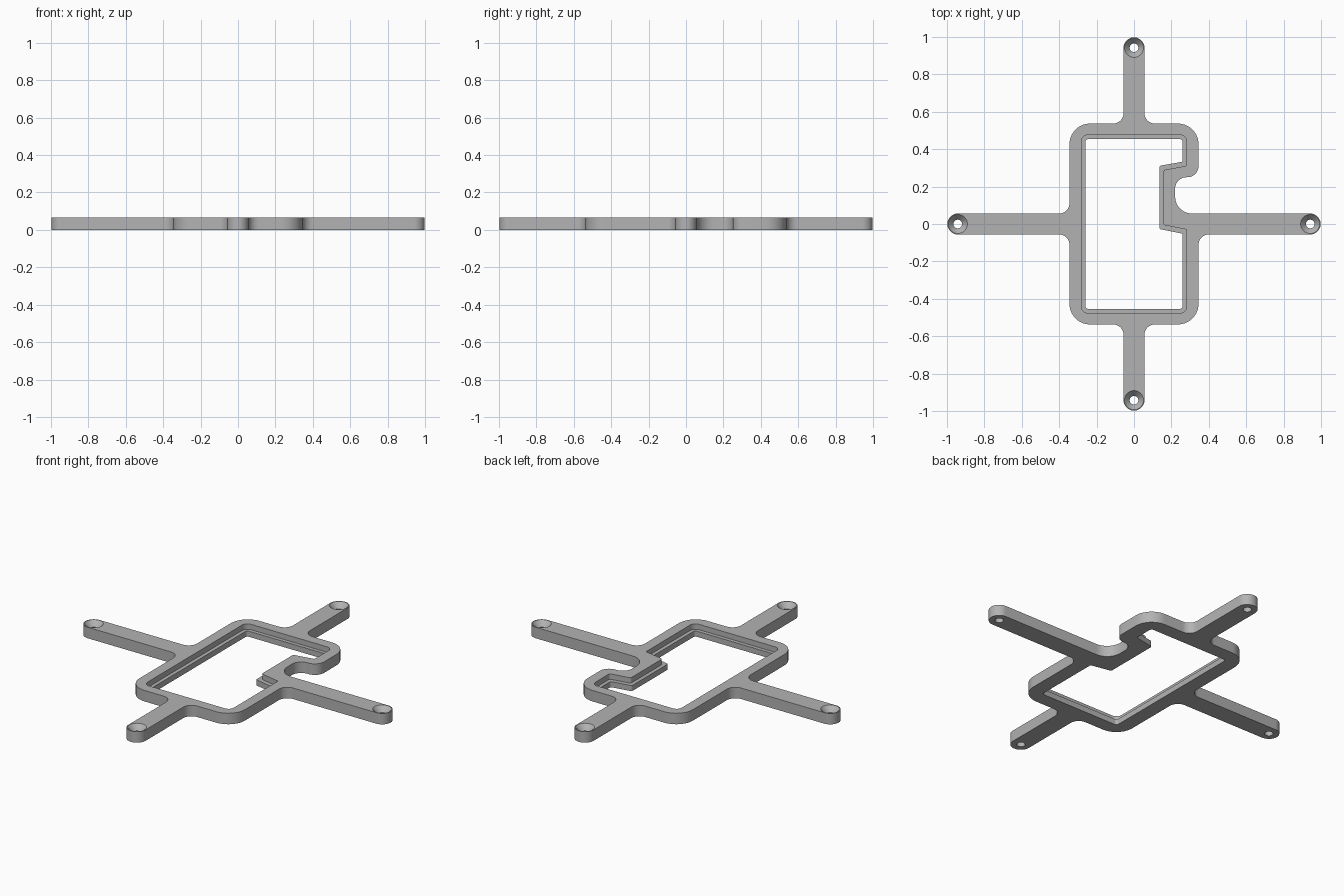
import bpy
import bmesh
import math
from mathutils import Vector

if "Cube" in bpy.data.objects:
    bpy.data.objects.remove(bpy.data.objects["Cube"])

THICK = 0.065      # plate thickness
LEDGE = 0.033      # height of the ledge inside the opening
ARM = 0.056        # half width of an arm
REACH = 0.998      # arm tip distance
FRAME_X, FRAME_Y = 0.345, 0.537

grey = bpy.data.materials.new("plain grey")
grey.use_nodes = True
grey.diffuse_color = (0.45, 0.45, 0.45, 1)
grey.node_tree.nodes["Principled BSDF"].inputs["Base Color"].default_value = grey.diffuse_color


def rounded(corners, steps=10):
    """Replace each (x, y, radius) corner with an arc."""
    path = []
    for i, (x, y, r) in enumerate(corners):
        p = Vector((x, y))
        a = (Vector(corners[i - 1][:2]) - p).normalized()
        b = (Vector(corners[(i + 1) % len(corners)][:2]) - p).normalized()
        half = a.angle(b) / 2
        axis = (a + b).normalized()
        centre = p + axis * (r / math.sin(half))
        sweep = math.pi / 2 - half
        side = Vector((-axis.y, axis.x))
        if side.dot(a) < 0:
            side.negate()
        for k in range(steps + 1):
            t = sweep * (1 - 2 * k / steps)
            path.append(centre + r * (side * math.sin(t) - axis * math.cos(t)))
    return path


def finish(name, bm):
    bmesh.ops.remove_doubles(bm, verts=bm.verts, dist=0.0003)
    bmesh.ops.recalc_face_normals(bm, faces=bm.faces)
    mesh = bpy.data.meshes.new(name)
    bm.to_mesh(mesh)
    bm.free()
    mesh.materials.append(grey)
    obj = bpy.data.objects.new(name, mesh)
    bpy.context.collection.objects.link(obj)
    return obj


def prism(name, path, low, high):
    bm = bmesh.new()
    face = bm.faces.new([bm.verts.new((p.x, p.y, low)) for p in path])
    new = bmesh.ops.extrude_face_region(bm, geom=[face])["geom"]
    bmesh.ops.translate(bm, vec=(0, 0, high - low),
                        verts=[v for v in new if isinstance(v, bmesh.types.BMVert)])
    return finish(name, bm)


def lathe(name, profile, x, y, sides=40):
    """Closed turned solid from (radius, height) points."""
    bm = bmesh.new()
    rings = [[bm.verts.new((x + r * math.cos(math.tau * k / sides),
                            y + r * math.sin(math.tau * k / sides), z))
              for k in range(sides)] for r, z in profile]
    for lower, upper in zip(rings, rings[1:]):
        for k in range(sides):
            n = (k + 1) % sides
            bm.faces.new((lower[k], lower[n], upper[n], upper[k]))
    bm.faces.new(rings[0])
    bm.faces.new(rings[-1])
    return finish(name, bm)


# Outline: four arms around a frame, with a bay in the left side
tip, fillet, corner = ARM - 0.0002, 0.055, 0.11
quarter = [(REACH, ARM, tip), (FRAME_X, ARM, fillet), (FRAME_X, FRAME_Y, corner),
           (ARM, FRAME_Y, fillet), (ARM, REACH, tip)]
bay = [(REACH, ARM, tip), (0.22, ARM, 0.09), (0.22, 0.25, 0.06),
       (FRAME_X, 0.25, 0.06)] + quarter[2:]
outline = list(bay)
for sx, sy in ((-1, 1), (-1, -1), (1, -1)):
    part = [(sx * x, sy * y, r) for x, y, r in quarter]
    outline += part if sx * sy > 0 else part[::-1]
plate = prism("mounting_frame", rounded(outline), 0, THICK)


# Stepped opening: narrow below, wider above, leaving a ledge
def opening(grow, r):
    x, y = 0.26 + grow, 0.454 + grow
    tab = 0.136 + grow
    return rounded([(-x, -y, r), (x, -y, r), (x, -0.052 + grow, 0.008),
                    (tab, -0.027 + grow, 0.012), (tab, 0.311 - grow, 0.012),
                    (x, 0.333 - grow, 0.008), (x, y, r), (-x, y, r)], 6)


cutters = [prism("opening_cutter", opening(0, 0.015), -0.1, 0.1),
           prism("ledge_cutter", opening(0.022, 0.035), LEDGE, 0.1)]

# Countersunk screw holes at the arm tips
hole = [(0.023, -0.1), (0.023, 0.034), (0.051, THICK), (0.051, 0.1)]
for dx, dy in ((1, 0), (-1, 0), (0, 1), (0, -1)):
    d = REACH - ARM
    cutters.append(lathe("screw_hole_cutter", hole, dx * d, dy * d))

for cutter in cutters:
    cutter.hide_render = True
    mod = plate.modifiers.new(cutter.name, "BOOLEAN")
    mod.operation = "DIFFERENCE"
    mod.solver = "EXACT"
    mod.object = cutter

# Bake the cuts and drop the cutters
bpy.context.view_layer.update()
graph = bpy.context.evaluated_depsgraph_get()
baked = bpy.data.meshes.new_from_object(plate.evaluated_get(graph))
plate.modifiers.clear()
plate.data = baked
for cutter in cutters:
    bpy.data.objects.remove(cutter)

bpy.ops.object.select_all(action="DESELECT")
plate.select_set(True)
bpy.context.view_layer.objects.active = plate
bpy.ops.object.shade_smooth_by_angle(angle=math.radians(30))
